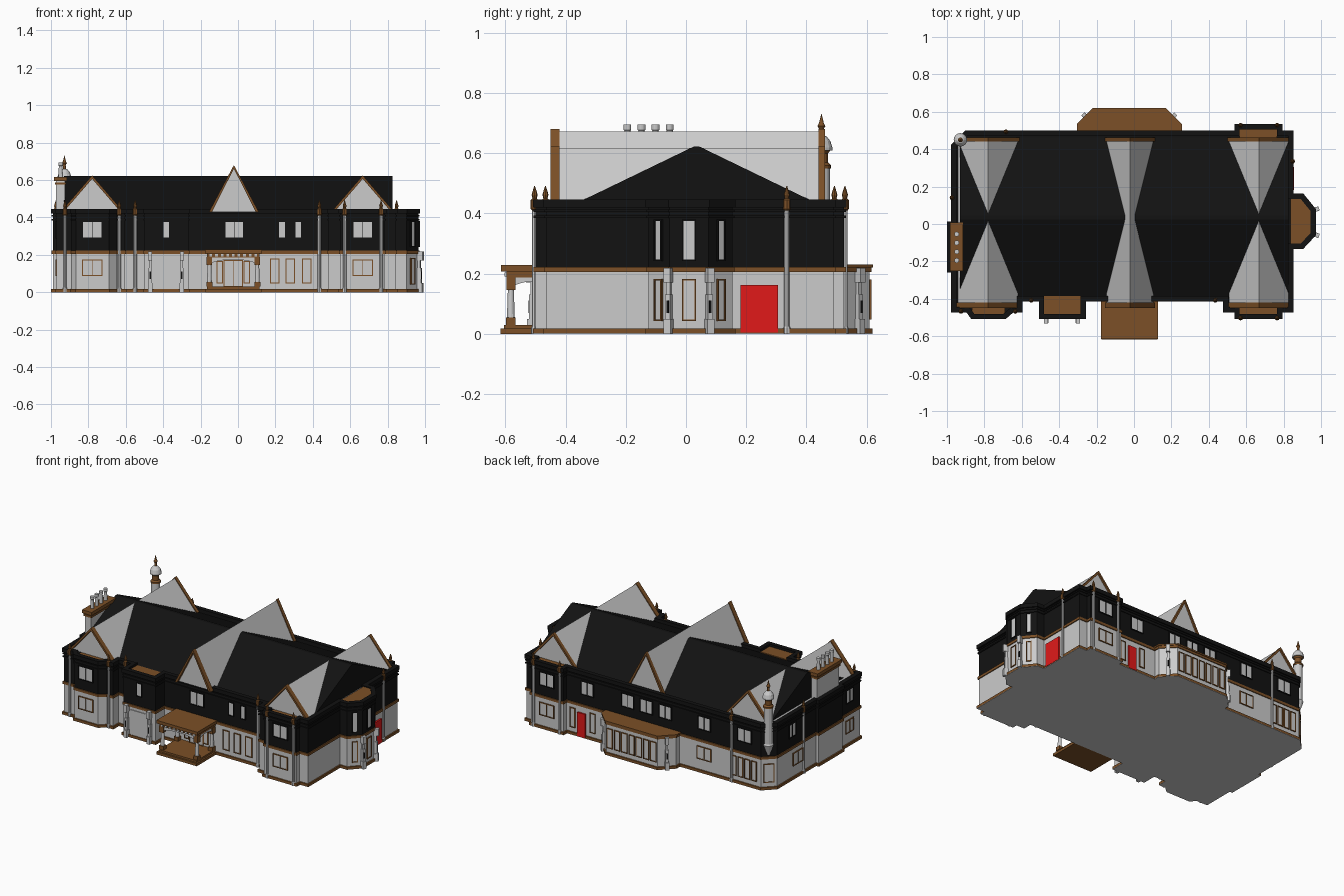
import bpy, bmesh, math
from mathutils import Vector

def material(name, c):
    m = bpy.data.materials.new(name)
    m.diffuse_color = (*c, 1)
    return m

BROWN = material("brown_trim", (0.2, 0.08, 0.02))
BLACK = material("black_timber", (0.006, 0.006, 0.006))
RED = material("red_door", (0.75, 0.01, 0.01))
GREY = None
F, R, B, L = -math.pi / 2, 0, math.pi / 2, math.pi   # outward wall directions
parts = {}

# ---- helpers: everything is a loft collected into named meshes
def loft(name, mat, loops, cyclic=False):
    bm = parts.setdefault(name, (bmesh.new(), mat))[0]
    vs = [[bm.verts.new(p) for p in lp] for lp in loops]
    n = len(vs[0])
    pairs = list(zip(vs, vs[1:])) + ([(vs[-1], vs[0])] if cyclic else [])
    for a, b in pairs:
        for i in range(n):
            j = (i + 1) % n
            bm.faces.new((a[i], a[j], b[j], b[i]))
    if not cyclic:
        bm.faces.new(vs[0][::-1])
        bm.faces.new(vs[-1])

def offset(pts, d):
    out = []
    for i, p in enumerate(pts):
        p, q, r = Vector(pts[i - 1]), Vector(p), Vector(pts[(i + 1) % len(pts)])
        e, f = (q - p).normalized(), (r - q).normalized()
        n1, n2 = Vector((e.y, -e.x)), Vector((f.y, -f.x))
        out.append(q + (n1 + n2) * d / (1 + n1.dot(n2)))
    return out

def at(pts, z):
    return [(p[0], p[1], z) for p in pts]

def prism(name, mat, pts, z0, z1, off=0.0):
    o = offset(pts, off)
    loft(name, mat, [at(o, z0), at(o, z1)])

def rect(x0, x1, y0, y1):
    return [(x0, y0), (x1, y0), (x1, y1), (x0, y1)]

def wallbox(name, mat, x, y, ang, u0, u1, d0, d1, z0, z1):
    n = Vector((math.cos(ang), math.sin(ang)))
    t = Vector((-n.y, n.x))
    c = [Vector((x, y)) + t * u + n * d for u, d in ((u0, d0), (u0, d1), (u1, d1), (u1, d0))]
    loft(name, mat, [at(c, z0), at(c, z1)])

def lathe(name, mat, x, y, profile, n=8):
    loft(name, mat, [[(x + r * math.cos(2 * math.pi * k / n), y + r * math.sin(2 * math.pi * k / n), z)
                      for k in range(n)] for r, z in profile])

def window(x, y, ang, w, z0, z1, lights=1, upper=False):
    h, t = w / 2, 0.005
    wallbox("window_panes", GREY, x, y, ang, -h, h, -0.005, 0.003, z0, z1)
    name, mat = ("upper_window_frames", BLACK) if upper else ("lower_window_frames", BROWN)
    for i in range(lights + 1):
        u = -h + w * i / lights
        b = t if i in (0, lights) else t / 2
        wallbox(name, mat, x, y, ang, u - b / 2, u + b / 2, -0.002, 0.007, z0, z1)
    for z in (z0, z1):
        wallbox(name, mat, x, y, ang, -h - t / 2, h + t / 2, -0.002, 0.007, z - t / 2, z + t / 2)

def colonnette(x, y):
    lathe("colonnette_shafts", GREY, x, y, [(0.012, 0), (0.012, 0.02), (0.009, 0.025), (0.009, 0.41)])
    lathe("colonnette_finials", BROWN, x, y, [(0.009, 0.41), (0.013, 0.415), (0.013, 0.445), (0.007, 0.45),
                                              (0.010, 0.462), (0.007, 0.473), (0.001, 0.492)])

def bracket_pier(x, y, ang):
    for w, d, z0, z1 in ((0.012, 0.024, 0, 0.05), (0.009, 0.017, 0.05, 0.13),
                         (0.007, 0.012, 0.13, 0.17), (0.011, 0.026, 0.17, 0.218)):
        wallbox("bracket_piers", GREY, x, y, ang, -w, w, -0.005, d, z0, z1)
    wallbox("bracket_pier_slots", BLACK, x, y, ang, -0.004, 0.004, 0, 0.019, 0.07, 0.11)

# ---- main walls: one outline, stacked in storeys
left_bay = [(-0.89, -0.465), (-0.865, -0.5), (-0.69, -0.5), (-0.65, -0.465)]
mid_bay = [(-0.5, -0.405), (-0.5, -0.5), (-0.265, -0.5), (-0.265, -0.405)]
right_front_bay = [(0.545, -0.465), (0.545, -0.5), (0.785, -0.5), (0.785, -0.465)]
side_bay = [(0.845, -0.125), (0.9, -0.125), (0.965, -0.055), (0.965, 0.075), (0.9, 0.155), (0.845, 0.155)]
right_back_bay = [(0.785, 0.49), (0.785, 0.525), (0.545, 0.525), (0.545, 0.49)]
outline = ([(-0.97, -0.465)] + left_bay + [(-0.605, -0.465), (-0.605, -0.405)] + mid_bay
           + [(0.485, -0.405), (0.485, -0.465)] + right_front_bay + [(0.845, -0.465)] + side_bay
           + [(0.845, 0.49)] + right_back_bay
           + [(-0.9, 0.49), (-0.97, 0.42), (-0.97, 0.005), (-0.99, 0.005), (-0.99, -0.25), (-0.97, -0.25)])
prism("lower_walls", GREY, outline, 0.001, 0.205)
prism("plinth", BROWN, outline, 0.002, 0.018, 0.009)
prism("ground_floor", GREY, outline, 0, 0.002, 0.009)
prism("string_course", BROWN, outline, 0.205, 0.222, 0.006)
prism("upper_walls", BLACK, outline, 0.222, 0.42)
for z in (0.385, 0.405):
    prism("cornice", BLACK, outline, z, z + 0.008, 0.006)
o, i = offset(outline, 0.009), offset(outline, -0.02)
loft("parapet", BLACK, [at(o, 0.42), at(o, 0.446), at(i, 0.446), at(i, 0.42)], cyclic=True)

# ---- flat bay roofs behind the parapet
for x0, x1, y0, y1 in ((-0.865, -0.69, -0.48, -0.43), (-0.48, -0.285, -0.48, -0.385),
                       (0.565, 0.765, -0.48, -0.43), (0.565, 0.765, 0.45, 0.505)):
    prism("bay_roofs", BROWN, rect(x0, x1, y0, y1), 0.415, 0.43)
prism("bay_roofs", BROWN, [(0.826, -0.125)] + side_bay[1:5] + [(0.826, 0.155)], 0.415, 0.44, -0.012)

# ---- main roof and three cross gables
loft("main_roof", BLACK, [[(x, -0.395, 0.419), (x, 0.465, 0.419), (x, 0.045, 0.622), (x, 0.025, 0.622)]
                          for x in (-0.93, 0.825)])
for cx, half, top in ((-0.78, 0.16, 0.618), (-0.022, 0.125, 0.673), (0.667, 0.16, 0.618)):
    loft("gable_roofs", GREY, [[(cx - half, y, 0.43), (cx + half, y, 0.43), (cx, y, top)] for y in (-0.43, 0.45)])
    for y0, y1 in ((-0.45, -0.42), (0.44, 0.462)):
        for s in (-1, 1):
            loft("barge_boards", BROWN, [[(cx, y, top + 0.007), (cx, y, top - 0.012),
                 (cx + s * (half - 0.008), y, 0.43), (cx + s * (half + 0.008), y, 0.43)] for y in (y0, y1)])

# ---- chimney with four pots
prism("chimney_stack", GREY, rect(-0.972, -0.925, -0.24, -0.005), 0.42, 0.6)
prism("chimney_cap", BROWN, rect(-0.972, -0.925, -0.24, -0.005), 0.575, 0.588, 0.006)
prism("chimney_cap", BROWN, rect(-0.972, -0.925, -0.24, -0.005), 0.595, 0.617, 0.012)
for k in range(4):
    lathe("chimney_pots", GREY, -0.948, -0.195 + 0.047 * k, [(0.012, 0.61), (0.01, 0.675), (0.013, 0.678), (0.013, 0.695)], 12)

# ---- corner turret
lathe("turret_shaft", GREY, -0.928, 0.45, [(0.01, 0.23), (0.033, 0.3), (0.028, 0.31), (0.028, 0.55)], 16)
lathe("turret_collar", BROWN, -0.928, 0.45, [(0.032, 0.55), (0.032, 0.56), (0.022, 0.57), (0.022, 0.6), (0.03, 0.61)], 16)
lathe("turret_dome", GREY, -0.928, 0.45, [(0.036, 0.61), (0.036, 0.62), (0.03, 0.64), (0.018, 0.655), (0.008, 0.66)], 16)
lathe("turret_spire", BROWN, -0.928, 0.45, [(0.008, 0.66), (0.007, 0.68), (0.013, 0.69), (0.008, 0.7), (0.001, 0.73)], 16)

# ---- single storey back bay
back_bay = [(0.245, 0.48), (0.245, 0.53), (0.165, 0.61), (-0.215, 0.61), (-0.295, 0.53), (-0.295, 0.48)]
prism("back_bay_walls", GREY, back_bay, 0.001, 0.21)
prism("back_bay_plinth", BROWN, back_bay, 0.002, 0.018, 0.009)
prism("back_bay_floor", GREY, back_bay, 0, 0.002, 0.009)
prism("back_bay_roof", BROWN, back_bay, 0.205, 0.22, 0.006)
prism("back_bay_roof", BROWN, back_bay, 0.22, 0.23, 0.011)

# ---- porch: steps, posts, arches, dentilled roof
prism("porch_steps", BROWN, rect(-0.175, 0.125, -0.617, -0.4), 0, 0.018)
prism("porch_steps", BROWN, rect(-0.165, 0.115, -0.605, -0.4), 0.018, 0.03)
for x in (-0.153, 0.103):
    for y in (-0.582, -0.425):
        prism("porch_post_bases", BROWN, rect(x - 0.016, x + 0.016, y - 0.016, y + 0.016), 0.03, 0.055)
        lathe("porch_posts", GREY, x, y, [(0.013, 0.055), (0.01, 0.145)], 12)
        prism("porch_capitals", BROWN, rect(x - 0.015, x + 0.015, y - 0.015, y + 0.015), 0.145, 0.188)

def arch(a, b, thick, n=10):
    a, b = Vector(a), Vector(b)
    d = (b - a).normalized()
    side = Vector((-d.y, d.x)) * thick / 2
    low = [(t / n, 0.15 + 0.025 * math.sin(math.pi * t / n) ** 0.6) for t in range(n + 1)]
    prof = low + [(1, 0.188), (0, 0.188)]
    loft("porch_arches", GREY, [[(*(a.lerp(b, t) + side * s), z) for t, z in prof] for s in (-1, 1)])

arch((-0.153, -0.582), (0.103, -0.582), 0.016)
for x in (-0.153, 0.103):
    arch((x, -0.582), (x, -0.425), 0.016)
prism("porch_frieze", BROWN, rect(-0.165, 0.115, -0.597, -0.4), 0.187, 0.208)
prism("porch_cornice", BROWN, rect(-0.177, 0.127, -0.614, -0.4), 0.207, 0.228)
for k in range(9):
    wallbox("porch_dentils", GREY, -0.145 + 0.03 * k, -0.597, F, -0.007, 0.007, -0.002, 0.006, 0.19, 0.204)

# ---- doors
window(-0.025, -0.405, F, 0.1, 0.03, 0.17, 2)
for u in (-0.072, 0.072):
    window(-0.025 + u, -0.405, F, 0.03, 0.05, 0.165)
for x, y, ang, w in ((0.845, 0.243, R, 0.125), (0.43, 0.49, B, 0.06)):
    wallbox("red_doors", RED, x, y, ang, -w / 2, w / 2, -0.005, 0.011, 0.004, 0.163)
wallbox("mid_bay_panel", GREY, -0.383, -0.5, F, -0.065, 0.065, -0.003, 0.005, 0.018, 0.185)

# ---- windows: x, y, direction, width, lights
for x, y, a, w, n in ((-0.78, -0.5, F, 0.105, 2), (-0.383, -0.5, F, 0.035, 1), (-0.02, -0.405, F, 0.1, 2),
                      (0.235, -0.405, F, 0.035, 1), (0.322, -0.405, F, 0.035, 1), (0.667, -0.5, F, 0.105, 2),
                      (0.667, 0.525, B, 0.105, 2), (0.39, 0.49, B, 0.09, 2), (0.09, 0.49, B, 0.09, 2),
                      (-0.05, 0.49, B, 0.09, 2), (-0.19, 0.49, B, 0.09, 2), (-0.48, 0.49, B, 0.09, 2),
                      (-0.78, 0.49, B, 0.1, 2), (-0.97, 0.26, L, 0.07, 2), (-0.97, -0.35, L, 0.07, 2)):
    window(x, y, a, w, 0.29, 0.378, n, True)
for x, y, a, w in ((0.965, 0.01, R, 0.042), (0.9325, 0.115, math.radians(39), 0.03),
                   (0.9325, -0.09, math.radians(-43), 0.03)):
    window(x, y, a, w, 0.245, 0.378, 1, True)
    window(x, y, a, w, 0.045, 0.18)
for x, y, a, w, n in ((-0.78, -0.5, F, 0.105, 2), (0.667, -0.5, F, 0.105, 2), (0.667, 0.525, B, 0.105, 2),
                      (-0.48, 0.49, B, 0.1, 2), (-0.97, 0.2, L, 0.1, 2), (-0.97, -0.35, L, 0.08, 2)):
    window(x, y, a, w, 0.09, 0.172, n)
for x in (0.197, 0.28, 0.367):
    window(x, -0.405, F, 0.045, 0.05, 0.178)
for k in range(7):
    window(-0.187 + 0.054 * k, 0.61, B, 0.038, 0.05, 0.178)
for x in (-0.85, -0.8, -0.75, -0.7, 0.35, 0.5):
    window(x, 0.49, B, 0.036, 0.05, 0.178)
window(-0.935, 0.455, math.radians(135), 0.06, 0.05, 0.17)

# ---- colonnettes and bracket piers
for x, y in ((-0.925, -0.467), (-0.635, -0.467), (-0.55, -0.408), (0.435, -0.408), (0.57, -0.503), (0.765, -0.503),
             (0.57, 0.528), (0.765, 0.528), (-0.685, 0.493), (0.848, 0.335), (-0.973, 0.14)):
    colonnette(x, y)
for x, y, deg in ((-0.47, -0.505, -90), (-0.3, -0.505, -90), (0.965, 0.075, 20), (0.965, -0.055, -20),
                  (0.205, 0.57, 45), (-0.255, 0.57, 135)):
    bracket_pier(x, y, math.radians(deg))

# ---- turn collected meshes into objects
for name, (bm, mat) in parts.items():
    bmesh.ops.recalc_face_normals(bm, faces=bm.faces)
    me = bpy.data.meshes.new(name)
    bm.to_mesh(me)
    bm.free()
    if mat:
        me.materials.append(mat)
    bpy.context.collection.objects.link(bpy.data.objects.new(name, me))
